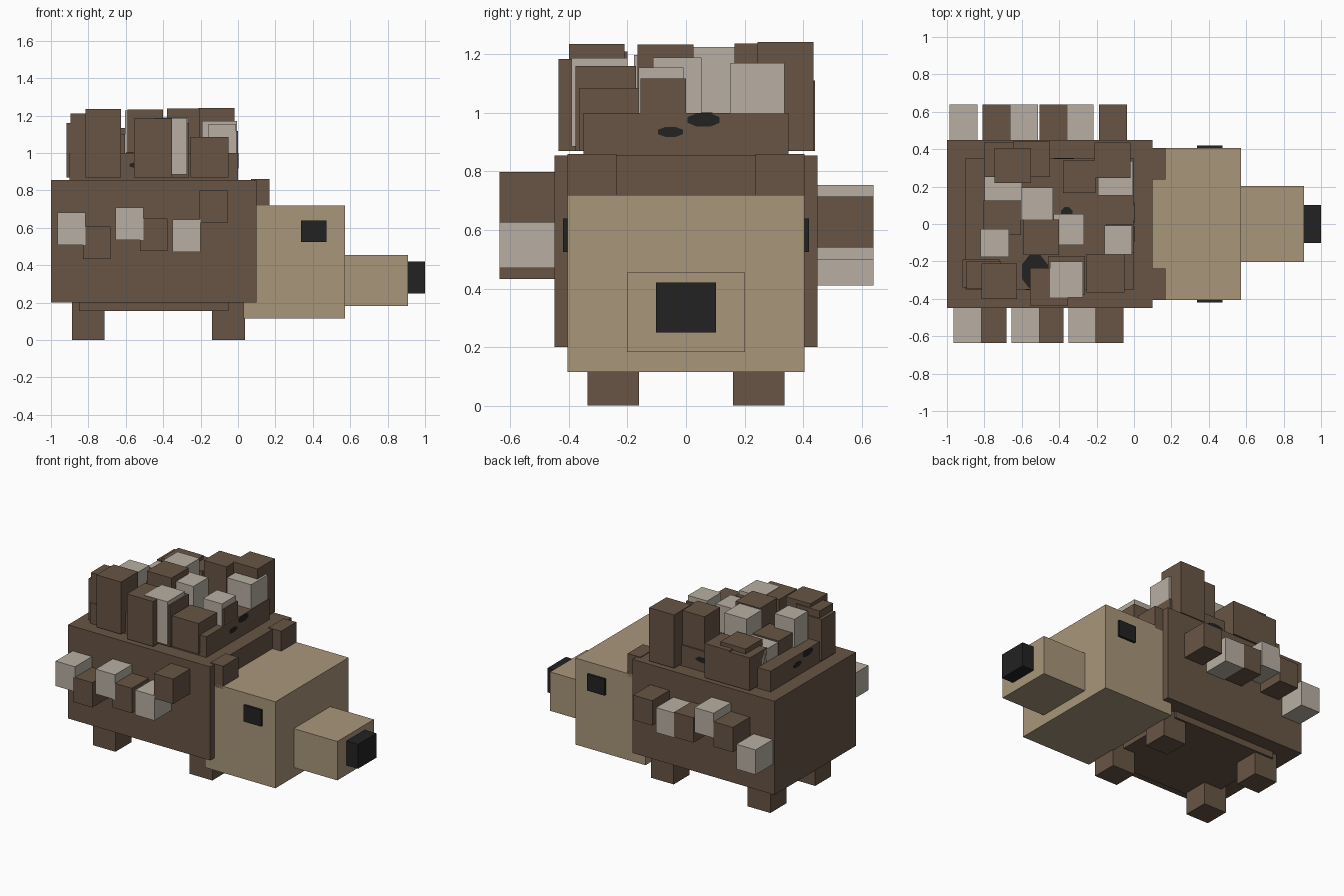
import bpy, bmesh, math
from mathutils import Matrix

cube = bpy.data.objects.get("Cube")
if cube:
    bpy.data.objects.remove(cube, do_unlink=True)


def material(name, rgb):
    m = bpy.data.materials.new(name)
    m.use_nodes = True
    m.diffuse_color = (*rgb, 1)
    m.node_tree.nodes["Principled BSDF"].inputs["Base Color"].default_value = (*rgb, 1)
    return m


BROWN = material("brown fur", (0.138, 0.091, 0.060))
TAN = material("tan face", (0.397, 0.305, 0.195))
PALE = material("pale spike", (0.479, 0.429, 0.366))
DARK = material("near black", (0.016, 0.016, 0.016))


def add_object(name, bm, mat):
    me = bpy.data.meshes.new(name)
    bm.to_mesh(me)
    bm.free()
    me.materials.append(mat)
    ob = bpy.data.objects.new(name, me)
    bpy.context.collection.objects.link(ob)
    return ob


def box(name, mat, x0, x1, y0, y1, z0, z1):
    bm = bmesh.new()
    bmesh.ops.create_cube(bm, size=1)
    bmesh.ops.scale(bm, vec=(x1 - x0, y1 - y0, z1 - z0), verts=bm.verts)
    bmesh.ops.translate(bm, vec=((x0 + x1) / 2, (y0 + y1) / 2, (z0 + z1) / 2), verts=bm.verts)
    return add_object(name, bm, mat)


def spot(name, centre, size, axis):
    """Thin eight-sided plate; size is its width and height on the face."""
    bm = bmesh.new()
    bmesh.ops.create_cone(bm, cap_ends=True, segments=8, radius1=0.54, radius2=0.54, depth=0.004,
                          matrix=Matrix.Rotation(math.pi / 8, 4, 'Z'))
    bmesh.ops.scale(bm, vec=(size[0], size[1], 1), verts=bm.verts)
    turn = {'X': Matrix.Rotation(math.pi / 2, 4, 'Z') @ Matrix.Rotation(math.pi / 2, 4, 'X'),
            'Y': Matrix.Rotation(math.pi / 2, 4, 'X'), 'Z': Matrix.Identity(4)}[axis]
    bmesh.ops.transform(bm, matrix=Matrix.Translation(centre) @ turn, verts=bm.verts)
    return add_object(name, bm, DARK)


# Body, belly and raised back
box("body", BROWN, -1.0, 0.10, -0.45, 0.45, 0.20, 0.855)
box("belly", BROWN, -0.85, -0.05, -0.35, 0.35, 0.155, 0.21)
box("raised_back", BROWN, -0.90, 0.0, -0.35, 0.35, 0.84, 1.0)

# Head, snout and nose
box("head", TAN, 0.03, 0.573, -0.405, 0.405, 0.115, 0.72)
box("snout", TAN, 0.56, 0.91, -0.202, 0.202, 0.183, 0.455)
box("nose", DARK, 0.90, 1.0, -0.102, 0.102, 0.25, 0.42)

# Paired eyes, ears and legs
for side, s in (("left", 1), ("right", -1)):
    def pair(name, mat, x0, x1, ya, yb, z0, z1):
        box(f"{side}_{name}", mat, x0, x1, min(s * ya, s * yb), max(s * ya, s * yb), z0, z1)
    pair("eye", DARK, 0.337, 0.472, 0.40, 0.42, 0.525, 0.64)
    pair("ear", BROWN, 0.07, 0.168, 0.237, 0.405, 0.70, 0.86)
    pair("front_leg", BROWN, -0.14, 0.037, 0.16, 0.336, 0.0, 0.20)
    pair("hind_leg", BROWN, -0.888, -0.713, 0.16, 0.336, 0.0, 0.20)

# Side spikes: start x and bottom z, alternating pale and brown
near_row = [(-0.965, 0.508), (-0.83, 0.433), (-0.655, 0.535), (-0.525, 0.475), (-0.35, 0.47), (-0.205, 0.625)]
far_row = [(-0.987, 0.41), (-0.81, 0.52), (-0.662, 0.58), (-0.505, 0.505), (-0.365, 0.50), (-0.187, 0.54)]
for label, row, y0, y1 in (("near", near_row, -0.637, -0.44), ("far", far_row, 0.44, 0.64)):
    for i, (x, z) in enumerate(row):
        box(f"{label}_side_spike_{i + 1}", BROWN if i % 2 else PALE, x, x + 0.149, y0, y1, z, z + 0.174)

# Back spikes: x range, y range, top height
brown_spikes = [
    (-0.815, -0.625, -0.40, -0.21, 1.235), (-0.555, -0.352, -0.435, -0.235, 1.185),
    (-0.46, -0.262, -0.377, -0.17, 1.16), (-0.255, -0.05, -0.365, -0.16, 1.085),
    (-0.917, -0.72, -0.34, -0.19, 1.16), (-0.895, -0.71, -0.347, -0.20, 1.21),
    (-0.59, -0.40, -0.165, 0.025, 1.233), (-0.15, -0.001, -0.155, 0.0, 1.117),
    (-0.805, -0.605, -0.06, 0.125, 1.10), (-0.38, -0.205, 0.165, 0.34, 1.238),
    (-0.212, -0.02, 0.245, 0.435, 1.242), (-0.645, -0.45, 0.25, 0.44, 1.11),
    (-0.80, -0.605, 0.25, 0.438, 1.10), (-0.745, -0.55, 0.22, 0.405, 1.135),
]
pale_spikes = [
    (-0.45, -0.272, -0.392, -0.20, 1.188), (-0.157, -0.01, -0.163, -0.008, 1.156),
    (-0.43, -0.267, -0.112, 0.053, 1.19), (-0.82, -0.667, -0.177, -0.027, 1.198),
    (-0.605, -0.433, 0.022, 0.195, 1.226), (-0.80, -0.60, 0.11, 0.305, 1.09),
    (-0.193, -0.005, 0.152, 0.337, 1.171),
]
for label, mat, base, spikes in (("brown", BROWN, 0.87, brown_spikes), ("pale", PALE, 0.885, pale_spikes)):
    for i, (x0, x1, y0, y1, top) in enumerate(spikes):
        box(f"{label}_back_spike_{i + 1}", mat, x0, x1, y0, y1, base, top)

# Dark spots on the faces of the raised back
for label, x, s in (("front", 0.0, 1), ("tail", -0.90, -1)):
    spot(f"{label}_large_spot", (x, 0.06 * s, 0.976), (0.11, 0.046), 'X')
    spot(f"{label}_small_spot", (x, -0.053 * s, 0.935), (0.087, 0.034), 'X')
for label, y, s in (("right", -0.35, 1), ("left", 0.35, -1)):
    spot(f"{label}_large_spot", (-0.45 + 0.077 * s, y, 0.976), (0.14, 0.046), 'Y')
    spot(f"{label}_small_spot", (-0.45 - 0.075 * s, y, 0.935), (0.11, 0.034), 'Y')
spot("top_large_spot", (-0.53, -0.255, 1.0), (0.14, 0.18), 'Z')
spot("top_small_spot", (-0.36, 0.06, 1.0), (0.06, 0.06), 'Z')
